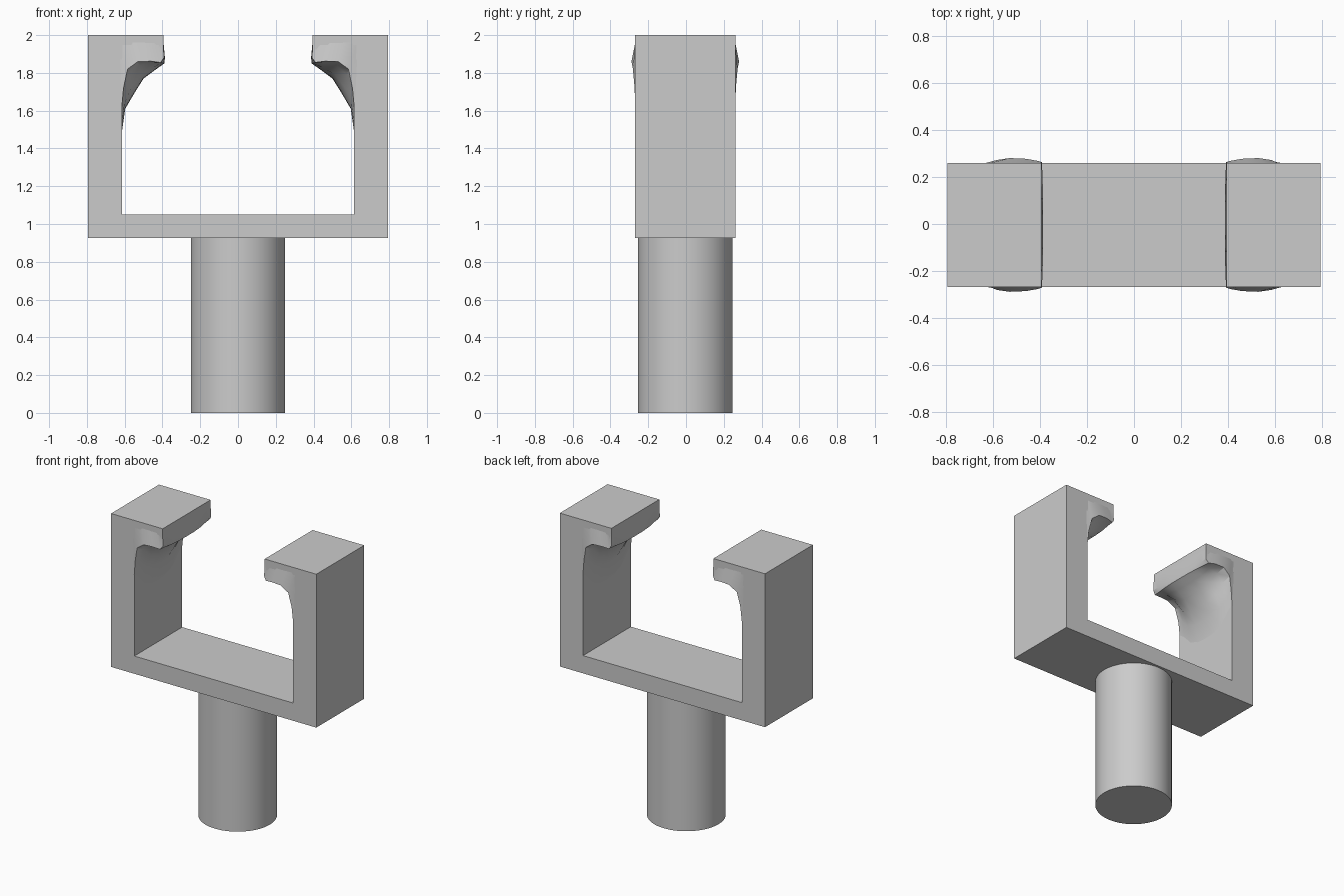
import bpy, bmesh, math

if "Cube" in bpy.data.objects:
    bpy.data.objects.remove(bpy.data.objects["Cube"], do_unlink=True)

grey = bpy.data.materials.new("plain grey")
grey.use_nodes = True
colour = (0.6, 0.6, 0.6, 1)
grey.diffuse_color = colour
grey.node_tree.nodes["Principled BSDF"].inputs["Base Color"].default_value = colour

MID_Y = -0.004
HALF = 0.265


def make_object(name, bm, smooth=None):
    mesh = bpy.data.meshes.new(name)
    bm.to_mesh(mesh)
    bm.free()
    mesh.materials.append(grey)
    ob = bpy.data.objects.new(name, mesh)
    bpy.context.collection.objects.link(ob)
    ob.location.y = MID_Y
    if smooth:
        bpy.ops.object.select_all(action='DESELECT')
        ob.select_set(True)
        bpy.context.view_layer.objects.active = ob
        bpy.ops.object.shade_smooth_by_angle(angle=math.radians(smooth))
    return ob


# Clamp bracket: one half of the profile, mirrored, then extruded in depth
half = [(0.795, 0.926), (0.795, 2.0), (0.395, 2.0), (0.395, 1.88),
        (0.615, 1.88), (0.615, 1.05)]
profile = half + [(-x, z) for x, z in reversed(half)]
bm = bmesh.new()
face = bm.faces.new([bm.verts.new((x, -HALF, z)) for x, z in profile])
out = bmesh.ops.extrude_face_region(bm, geom=[face])
bmesh.ops.translate(bm, vec=(0, 2 * HALF, 0),
                    verts=[v for v in out["geom"] if isinstance(v, bmesh.types.BMVert)])
bmesh.ops.recalc_face_normals(bm, faces=bm.faces)
make_object("bracket", bm)

# Round stem
bm = bmesh.new()
bmesh.ops.create_cone(bm, cap_ends=True, segments=64, radius1=0.25, radius2=0.25, depth=0.926)
bmesh.ops.translate(bm, vec=(0, 0, 0.463), verts=bm.verts)
make_object("stem", bm, 30)

# Rough fillets under the lips: (x, z) sections running from the wall to the lip tip
middle = [(0.617, 1.47), (0.597, 1.61), (0.55, 1.69), (0.50, 1.77),
          (0.44, 1.815), (0.39, 1.85), (0.387, 1.88), (0.396, 1.98)]
end = [(0.617, 1.60), (0.606, 1.72), (0.585, 1.82), (0.53, 1.86),
       (0.46, 1.862), (0.41, 1.855), (0.392, 1.88), (0.396, 1.98)]
bulge = [0.0, 0.003, 0.012, 0.02, 0.017, 0.008, 0.002, 0.0]


def section(y, blend):
    return [(a + (c - a) * blend, y, b + (d - b) * blend)
            for (a, b), (c, d) in zip(middle, end)]


def end_sections(sign):
    rim = [(x, sign * (HALF + b), z) for (x, _, z), b in zip(section(0, 1), bulge)]
    top = [(x + 0.03, sign * (HALF - 0.002), max(z, 1.97)) for x, _, z in rim]
    return [rim, top]


def fillet(name, side):
    front, back = end_sections(-1), end_sections(1)
    stations = [front[1], front[0]]
    stations += [section(y, (abs(y) / 0.24) ** 3) for y in (-0.22, -0.16, -0.08, 0, 0.08, 0.16, 0.22)]
    stations += back
    bm = bmesh.new()
    rows = [[bm.verts.new((side * x, y, z)) for x, y, z in row] for row in stations]
    for r, s in zip(rows, rows[1:]):
        for i in range(len(r) - 1):
            quad = [r[i], r[i + 1], s[i + 1], s[i]]
            bm.faces.new(quad if side > 0 else quad[::-1])
    make_object(name, bm, 30)


fillet("left_fillet", 1)
fillet("right_fillet", -1)
